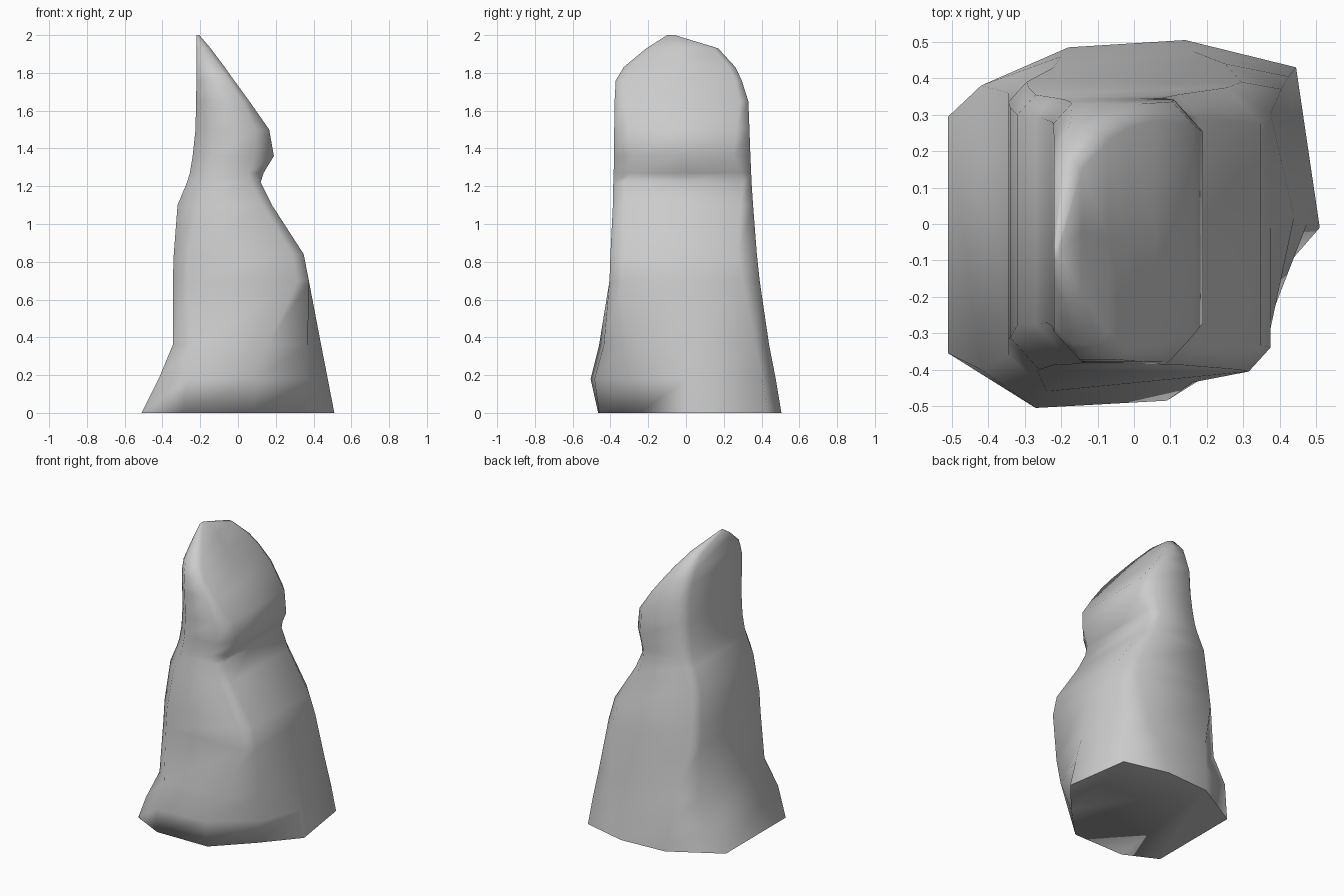
import bpy, bmesh, math

# Irregular base outlines, counter-clockwise from the left side's front end
foot = [(-0.51, -0.355), (-0.29, -0.465), (0.09, -0.46), (0.31, -0.24), (0.51, -0.01),
        (0.445, 0.43), (0.14, 0.505), (-0.18, 0.485), (-0.51, 0.295)]
ankle = [(-0.42, -0.40), (-0.27, -0.505), (0.09, -0.485), (0.37, -0.27), (0.475, 0.0),
         (0.425, 0.405), (0.16, 0.475), (-0.2, 0.46), (-0.42, 0.38)]
shin = [(-0.345, -0.36), (-0.24, -0.46), (0.16, -0.435), (0.37, -0.31), (0.44, 0.02),
        (0.405, 0.37), (0.25, 0.44), (-0.22, 0.43), (-0.345, 0.36)]

# Sections: z, left, right, front, back, then corner cuts FL, FR, BR, BL
sections = [
    (0.70, -0.345, 0.375, -0.405, 0.39, 0.08, 0.06, 0.08, 0.05),
    (0.84, -0.34, 0.348, -0.40, 0.375, 0.08, 0.06, 0.09, 0.05),
    (1.10, -0.32, 0.18, -0.387, 0.355, 0.10, 0.05, 0.06, 0.05),
    (1.22, -0.27, 0.12, -0.385, 0.347, 0.10, 0.05, 0.04, 0.05),
    (1.27, -0.255, 0.135, -0.383, 0.345, 0.10, 0.08, 0.05, 0.05),
    (1.36, -0.24, 0.19, -0.381, 0.341, 0.10, 0.10, 0.08, 0.05),
    (1.50, -0.225, 0.165, -0.38, 0.336, 0.09, 0.07, 0.06, 0.05),
    (1.65, -0.222, 0.06, -0.378, 0.33, 0.08, 0.04, 0.04, 0.05),
    (1.76, -0.22, -0.02, -0.372, 0.295, 0.07, 0.03, 0.03, 0.05),
    (1.83, -0.22, -0.07, -0.33, 0.262, 0.05, 0.03, 0.03, 0.04),
    (1.93, -0.22, -0.145, -0.21, 0.17, 0.03, 0.02, 0.02, 0.03),
    (2.00, -0.22, -0.205, -0.10, -0.06, 0.003, 0.003, 0.003, 0.003),
]


def outline(x0, x1, y0, y1, fl, fr, br, bl):
    """Box outline with four cut corners and a midpoint on the right side."""
    k = 1.1
    return [(x0, y0 + k * fl), (x0 + fl, y0), (x1 - fr, y0), (x1, y0 + k * fr),
            (x1, (y0 + y1) / 2), (x1, y1 - k * br), (x1 - br, y1),
            (x0 + bl, y1), (x0, y1 - k * bl)]


# Loft all sections into one closed rock
levels = [(0, foot), (0.18, ankle), (0.36, shin)]
levels += [(z, outline(*box)) for z, *box in sections]
bm = bmesh.new()
rings = [[bm.verts.new((x, y, z)) for x, y in pts] for z, pts in levels]
for low, high in zip(rings, rings[1:]):
    n = len(low)
    for i in range(n):
        j = (i + 1) % n
        bm.faces.new((low[i], low[j], high[j], high[i]))
bm.faces.new(rings[0][::-1])
bm.faces.new(rings[-1])
bmesh.ops.recalc_face_normals(bm, faces=bm.faces)

mesh = bpy.data.meshes.new("standing_rock")
bm.to_mesh(mesh)
bm.free()
rock = bpy.data.objects.new("standing_rock", mesh)
bpy.context.collection.objects.link(rock)

# Soft shading all over, as on a weathered stone
bpy.context.view_layer.objects.active = rock
rock.select_set(True)
bpy.ops.object.shade_smooth_by_angle(angle=math.radians(80))
